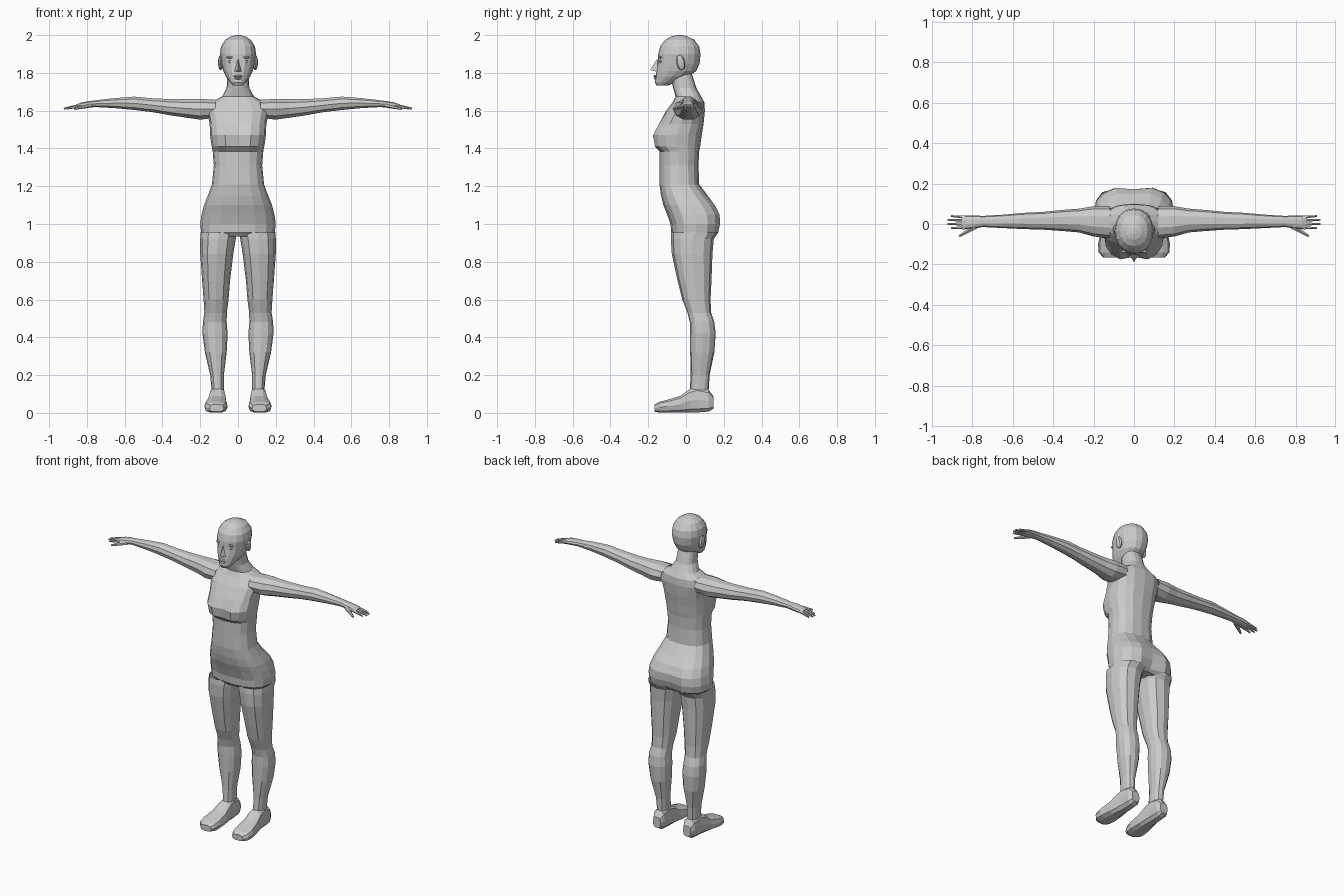
import bpy, bmesh, math
from mathutils import Vector, Matrix


def finish(name, bm, mirror=False):
    bmesh.ops.recalc_face_normals(bm, faces=bm.faces)
    me = bpy.data.meshes.new(name)
    bm.to_mesh(me)
    bm.free()
    ob = bpy.data.objects.new(name, me)
    bpy.context.collection.objects.link(ob)
    if mirror:
        m = ob.modifiers.new("mirror", 'MIRROR')
        m.use_mirror_merge = False
    return ob


def loft(name, rings, axis, sides, power=2.3, mirror=False, caps=(True, True)):
    """Rings are (t, u0, u1, v0, v1[, dent at v0, dent at v1]) across the axis."""
    bm = bmesh.new()
    loops = []
    for r in rings:
        t, u0, u1, v0, v1 = r[:5]
        d0, d1 = (tuple(r[5:]) + (0, 0))[:2]
        loop = []
        for i in range(sides):
            a = 2 * math.pi * i / sides
            c, s = math.cos(a), math.sin(a)
            e = 2 / power
            c = math.copysign(abs(c) ** e, c) if abs(c) > 1e-6 else 0
            s = math.copysign(abs(s) ** e, s) if abs(s) > 1e-6 else 0
            u = (u0 + u1) / 2 + c * (u1 - u0) / 2
            v = (v0 + v1) / 2 + s * (v1 - v0) / 2
            if c == 0:
                v += d0 if s < 0 else -d1
            p = {'x': (t, u, v), 'y': (u, t, v), 'z': (u, v, t)}[axis]
            loop.append(bm.verts.new(p))
        loops.append(loop)
    for a, b in zip(loops, loops[1:]):
        for i in range(sides):
            j = (i + 1) % sides
            bm.faces.new((a[i], a[j], b[j], b[i]))
    for use, loop in zip(caps, (loops[0], loops[-1])):
        if use:
            bm.faces.new(loop)
    return finish(name, bm, mirror)


def ball(name, loc, size, tilt=0, mirror=False):
    bm = bmesh.new()
    mat = (Matrix.Translation(loc) @ Matrix.Rotation(tilt, 4, 'X')
           @ Matrix.Diagonal((*size, 1)))
    bmesh.ops.create_uvsphere(bm, u_segments=8, v_segments=6, radius=1, matrix=mat)
    return finish(name, bm, mirror)


def finger(name, a, b, r0, r1):
    a, b = Vector(a), Vector(b)
    d = b - a
    bm = bmesh.new()
    mat = Matrix.Translation((a + b) / 2) @ d.to_track_quat('Z', 'Y').to_matrix().to_4x4()
    bmesh.ops.create_cone(bm, cap_ends=True, segments=6, radius1=r0, radius2=r1,
                          depth=d.length, matrix=mat)
    return finish(name, bm, True)


# Torso and neck: z, half width, front, back, front cleft, back cleft
torso = [
    (0.935, .17, -.06, .14), (0.955, .195, -.078, .178, 0, .03),
    (1.00, .20, -.082, .188, 0, .02), (1.05, .193, -.10, .187, 0, .015),
    (1.10, .18, -.12, .16, 0, .008), (1.15, .16, -.132, .115),
    (1.21, .138, -.14, .07), (1.31, .128, -.14, .066), (1.385, .134, -.14, .07),
    (1.41, .139, -.172, .075, .014), (1.47, .148, -.183, .083, .02),
    (1.53, .15, -.15, .093, .008), (1.60, .165, -.105, .10),
    (1.645, .14, -.07, .097), (1.675, .085, -.055, .08),
    (1.72, .06, -.068, .055), (1.80, .055, -.085, .03)]
loft("torso", [(r[0], -r[1], r[1]) + r[2:] for r in torso], 'z', 16, 2.5,
     caps=(True, False))

# Head: z, half width, front, back
head = [
    (1.732, .025, -.155, -.10), (1.75, .042, -.165, -.05), (1.78, .064, -.16, .015),
    (1.81, .078, -.157, .055), (1.85, .088, -.150, .072), (1.90, .096, -.147, .077),
    (1.94, .090, -.137, .070), (1.975, .068, -.110, .045), (1.993, .038, -.078, .008),
    (2.0, .012, -.05, -.02)]
loft("head", [(z, -w, w, f, b) for z, w, f, b in head], 'z', 16, 2.15)

# Face
bm = bmesh.new()
v = [bm.verts.new(p) for p in [(0, -.152, 1.875), (0, -.19, 1.815), (-.019, -.152, 1.806),
                               (.019, -.152, 1.806), (0, -.14, 1.84)]]
for f in [(0, 1, 2), (0, 3, 1), (1, 3, 2), (0, 2, 4), (0, 4, 3), (2, 3, 4)]:
    bm.faces.new([v[i] for i in f])
finish("nose", bm)
ball("upper_lip", (0, -.16, 1.783), (.024, .012, .007))
ball("lower_lip", (0, -.16, 1.771), (.02, .011, .007))
ball("eye", (.036, -.134, 1.86), (.017, .009, .008), mirror=True)
ball("brow", (.037, -.135, 1.882), (.026, .010, .006), mirror=True)
ball("ear", (.092, -.028, 1.855), (.014, .023, .042), math.radians(12), True)

# Arm and palm along x: x, front, back, bottom, top
loft("arm", [
    (.12, -.07, .088, 1.56, 1.66), (.20, -.062, .088, 1.55, 1.665),
    (.27, -.042, .076, 1.56, 1.663), (.35, -.035, .07, 1.572, 1.663),
    (.45, -.028, .06, 1.59, 1.667), (.55, -.025, .055, 1.602, 1.676),
    (.65, -.02, .046, 1.612, 1.668), (.75, -.015, .04, 1.618, 1.656),
    (.79, -.022, .043, 1.616, 1.651), (.83, -.026, .043, 1.613, 1.644),
    (.855, -.024, .041, 1.614, 1.634)], 'x', 10, 2.2, True, (False, True))
for i, (y, tip) in enumerate([(-.018, .905), (.0, .922), (.018, .922), (.034, .905)]):
    finger(f"finger_{i + 1}", (.835, y, 1.627), (tip, y * 1.15, 1.611), .0095, .005)
finger("thumb", (.785, -.012, 1.63), (.865, -.06, 1.61), .014, .006)

# Leg: z, inner, outer, front, back
loft("leg", [
    (.955, .005, .199, -.078, .172), (.92, .012, .20, -.08, .147),
    (.84, .025, .20, -.075, .14), (.70, .042, .19, -.045, .135),
    (.60, .05, .182, -.02, .13), (.53, .059, .178, .008, .133),
    (.48, .06, .186, .02, .15), (.42, .055, .188, .02, .157),
    (.32, .06, .175, .022, .15), (.20, .075, .147, .025, .125),
    (.12, .075, .14, .02, .12)], 'z', 12, 2.4, True, (False, False))

# Foot along y: y, inner, outer, bottom, top
loft("foot", [
    (.145, .08, .135, .02, .09), (.12, .068, .148, .005, .125),
    (.06, .066, .15, 0, .14), (.02, .064, .155, 0, .128),
    (-.03, .059, .165, 0, .092), (-.10, .055, .178, 0, .07),
    (-.14, .06, .175, 0, .06), (-.167, .075, .152, .006, .045)],
    'y', 10, 2.9, True)
